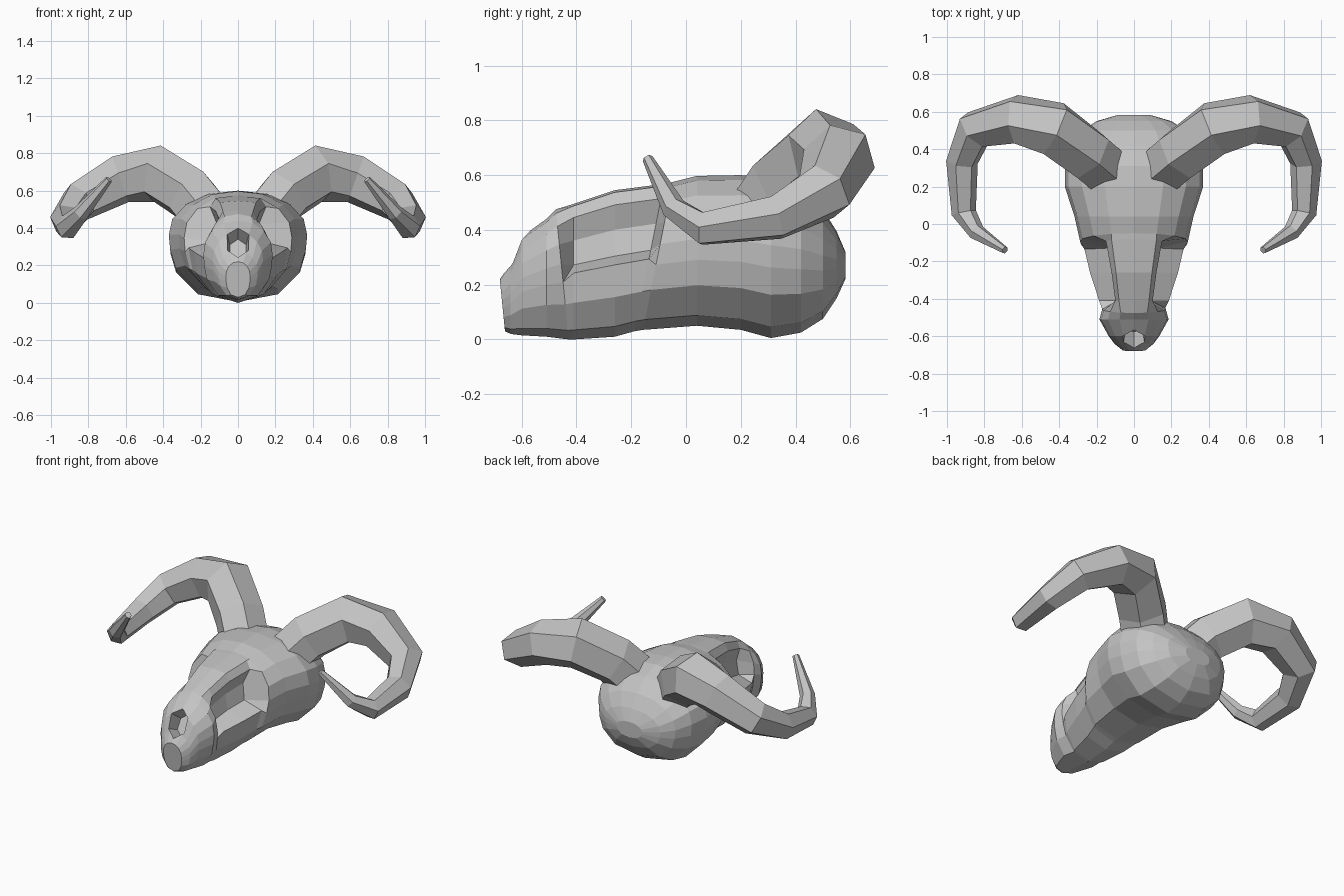
import bpy
import bmesh
from math import cos, sin, tau
from mathutils import Vector

default_cube = bpy.data.objects.get("Cube")
if default_cube:
    bpy.data.objects.remove(default_cube, do_unlink=True)

bone = bpy.data.materials.new("bone_grey")
bone.use_nodes = True
bone_colour = (0.55, 0.55, 0.55, 1.0)
bone.diffuse_color = bone_colour
bone.node_tree.nodes["Principled BSDF"].inputs["Base Color"].default_value = bone_colour


def loft(name, rings):
    """Skin a list of equal-length closed rings and cap both ends."""
    bm = bmesh.new()
    loops = [[bm.verts.new(point) for point in ring] for ring in rings]
    for first, second in zip(loops, loops[1:]):
        count = len(first)
        for i in range(count):
            j = (i + 1) % count
            bm.faces.new((first[i], first[j], second[j], second[i]))
    bm.faces.new(loops[0])
    bm.faces.new(loops[-1])
    bmesh.ops.recalc_face_normals(bm, faces=bm.faces)
    mesh = bpy.data.meshes.new(name)
    bm.to_mesh(mesh)
    bm.free()
    mesh.materials.append(bone)
    part = bpy.data.objects.new(name, mesh)
    bpy.context.collection.objects.link(part)
    return part


# Half cross-section as fractions of width and height, from crown to jaw
round_profile = [(0, 1), (0.42, 0.97), (0.75, 0.87), (0.95, 0.73), (1, 0.58),
                 (0.98, 0.44), (0.9, 0.27), (0.58, 0.07), (0, 0)]
# Across an eye socket the upper points follow the nose bridge, and the
# cheek ridge rises to form the lower rim
socket_heights = {1: 0.985, 2: 0.9, 3: 0.73, 4: 0.55, 5: 0.49}
socket_widths = {1: 0.8, 2: 1.0, 3: 0.75, 4: 0.9}


def skull_ring(y, top, bottom, width, bridge, lean):
    half = []
    for i, (across, up) in enumerate(round_profile):
        x = across * width
        if bridge:
            x = socket_widths[i] * bridge if i in socket_widths else x
            up = socket_heights.get(i, up)
        z = bottom + up * (top - bottom)
        half.append(Vector((x, y + lean * (z - 0.27), z)))
    mirrored = [Vector((-p.x, p.y, p.z)) for p in half[-2:0:-1]]
    return half + mirrored


# Skull stations: y, top, bottom, half width, socket bridge half width, lean
skull_stations = [
    (-0.685, 0.22, 0.03, 0.065, 0, -0.1),
    (-0.64, 0.275, 0.02, 0.105, 0, 0),
    (-0.6, 0.375, 0.015, 0.135, 0, 0),
    (-0.51, 0.44, 0.01, 0.185, 0, 0),
    (-0.455, 0.475, 0.0, 0.17, 0, -0.1),
    (-0.41, 0.495, 0.0, 0.19, 0.1, 0),
    (-0.26, 0.545, 0.01, 0.24, 0.12, 0),
    (-0.14, 0.568, 0.03, 0.27, 0.15, 0.2),
    (-0.11, 0.575, 0.035, 0.288, 0, 0.2),
    (0.04, 0.597, 0.05, 0.318, 0, 0),
    (0.2, 0.6, 0.035, 0.37, 0, 0),
    (0.31, 0.59, 0.005, 0.368, 0, 0),
    (0.42, 0.55, 0.025, 0.335, 0, 0),
    (0.5, 0.475, 0.075, 0.275, 0, 0),
    (0.55, 0.395, 0.15, 0.2, 0, 0),
    (0.582, 0.32, 0.22, 0.09, 0, 0),
]
skull = loft("skull", [skull_ring(*station) for station in skull_stations])

# Nose opening: a tapered oval pit cut square to the sloping muzzle
pit_axis = Vector((0, -0.86, 0.5))
pit_up = Vector((0, 0.5, 0.86))
pit_centre = Vector((0, -0.62, 0.325))


def pit_ring(depth, radius):
    ring = []
    for i in range(6):
        angle = tau * i / 6
        offset = Vector((radius * sin(angle), 0, 0)) + pit_up * (1.4 * radius * cos(angle))
        ring.append(pit_centre + pit_axis * depth + offset)
    return ring


nose_cutter = loft("nose_cutter", [pit_ring(-0.09, 0.05), pit_ring(0.15, 0.095)])
nose_cutter.hide_render = True
cut = skull.modifiers.new("nose_opening", 'BOOLEAN')
cut.operation = 'DIFFERENCE'
cut.solver = 'EXACT'
cut.object = nose_cutter
bpy.context.view_layer.objects.active = skull
bpy.ops.object.modifier_apply(modifier=cut.name)
bpy.data.objects.remove(nose_cutter, do_unlink=True)

# Horn centre line with radius, from the root inside the skull to the tip
horn_path = [
    ((0.15, 0.29, 0.45), 0.15),
    ((0.25, 0.375, 0.575), 0.152),
    ((0.43, 0.51, 0.69), 0.156),
    ((0.63, 0.56, 0.66), 0.134),
    ((0.85, 0.505, 0.54), 0.11),
    ((0.92, 0.33, 0.445), 0.086),
    ((0.91, 0.06, 0.405), 0.066),
    ((0.84, -0.045, 0.48), 0.045),
    ((0.69, -0.14, 0.66), 0.02),
]


def horn(name, side):
    centres = [Vector(point) for point, radius in horn_path]
    normal = Vector((0, 0, 1))
    rings = []
    for i, (centre, (point, radius)) in enumerate(zip(centres, horn_path)):
        ahead = centres[min(i + 1, len(centres) - 1)]
        behind = centres[max(i - 1, 0)]
        tangent = (ahead - behind).normalized()
        # Carry the previous normal along so the six sides do not twist
        normal = (normal - tangent * normal.dot(tangent)).normalized()
        binormal = tangent.cross(normal)
        ring = []
        for k in range(6):
            angle = tau * k / 6
            p = centre + radius * (cos(angle) * normal + sin(angle) * binormal)
            ring.append(Vector((side * p.x, p.y, p.z)))
        rings.append(ring)
    return loft(name, rings)


horn("left_horn", 1)
horn("right_horn", -1)
